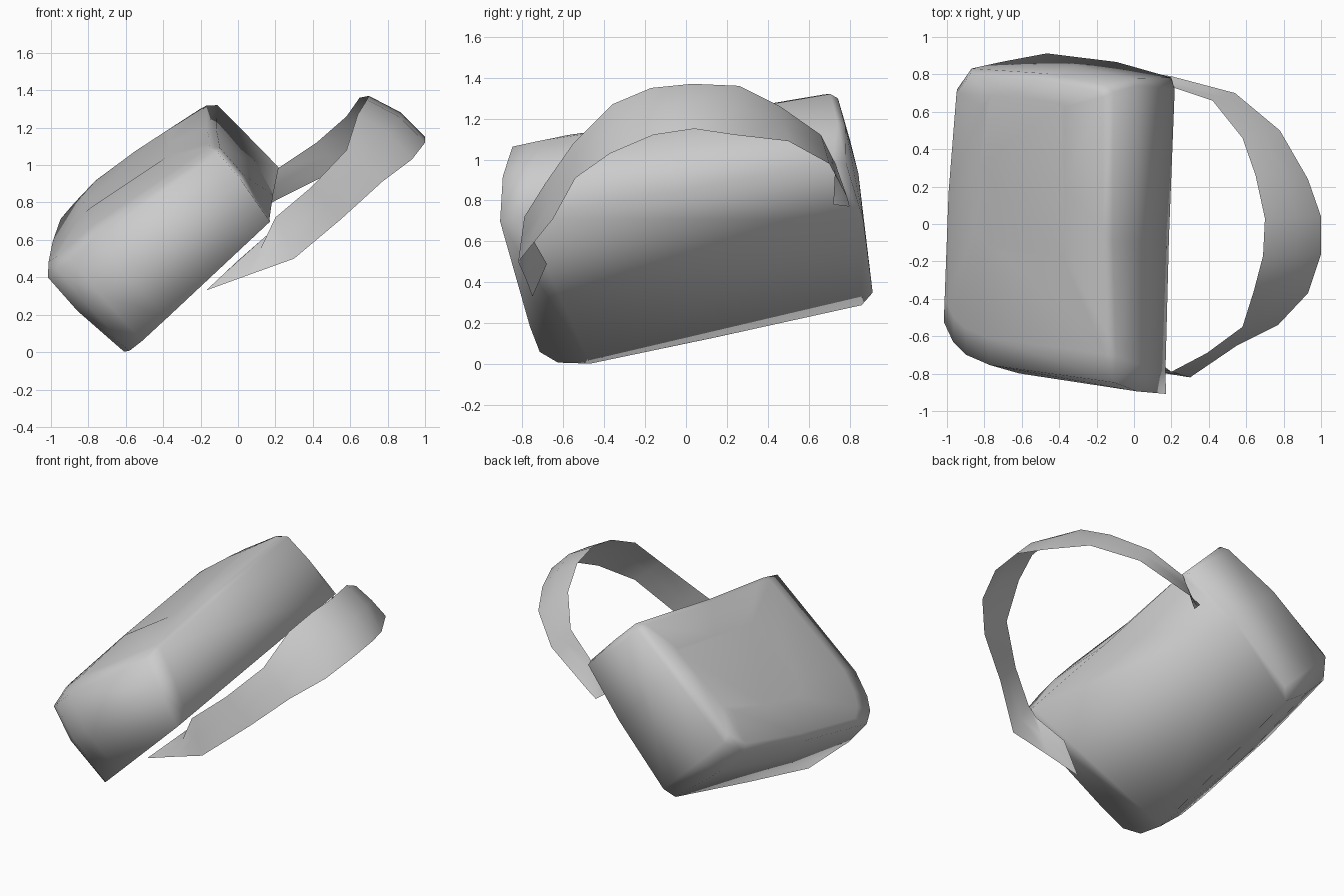
import bpy, bmesh
from mathutils import Vector

cube = bpy.data.objects.get("Cube")
if cube:
    bpy.data.objects.remove(cube, do_unlink=True)

grey = bpy.data.materials.new("plain grey")
grey.use_nodes = True
colour = (0.6, 0.6, 0.6, 1)
grey.diffuse_color = colour
grey.node_tree.nodes["Principled BSDF"].inputs["Base Color"].default_value = colour

# Tilted axes of the housing: along its width, up its height, out of its face
ACROSS = Vector((0.065, 0.975, 0.21)).normalized()
UP = Vector((0.716, -0.203, 0.668)).normalized()
OUT = UP.cross(ACROSS).normalized()


def finish(name, bm):
    mesh = bpy.data.meshes.new(name)
    bm.to_mesh(mesh)
    bm.free()
    mesh.materials.append(grey)
    obj = bpy.data.objects.new(name, mesh)
    bpy.context.collection.objects.link(obj)
    bpy.ops.object.select_all(action='DESELECT')
    obj.select_set(True)
    bpy.context.view_layer.objects.active = obj
    bpy.ops.object.shade_smooth_by_angle(angle=1.75)


def bridge(bm, a, b, closed):
    for i in range(len(a) if closed else len(a) - 1):
        j = (i + 1) % len(a)
        bm.faces.new((a[i], a[j], b[j], b[i]))


# Housing: outlines at the back and the middle, lofted to a crisp front rim
rear = [(-.73, 0), (-.72, -.19), (-.65, -.29), (-.5, -.345), (.13, -.35),
        (.86, -.345), (.93, -.275), (.99, .24), (.99, .65), (.93, .68),
        (.13, .71), (-.6, .75), (-.72, .765)]
middle = [(-.73, 0), (-.71, -.18), (-.66, -.28), (-.56, -.36), (.13, -.385),
          (.78, -.375), (.92, -.28), (1, .24), (1.01, .62), (.98, .67),
          (.13, .73), (-.52, .8), (-.67, .8)]
centre = Vector((.7, .15))
rings = [(rear, 0, 1, 1), (middle, .55, 1, 1), (middle, .93, .95, 1),
         (middle, 1, .84, .93), (middle, 1.03, .5, .5)]
back = 0.475

bm = bmesh.new()
loops = []
for outline, depth, wide, tall in rings:
    loop = []
    for p in outline:
        v = centre.x + (p[0] - centre.x) * wide
        w = centre.y + (p[1] - centre.y) * tall
        front = 1.09 - 0.17 * max(0, w)
        d = back + depth * (front - back)
        loop.append(bm.verts.new(ACROSS * v + UP * w + OUT * d))
    loops.append(loop)
for a, b in zip(loops, loops[1:]):
    bridge(bm, a, b, True)
bm.faces.new(loops[0])
bm.faces.new(loops[-1])
bmesh.ops.recalc_face_normals(bm, faces=bm.faces)
finish("housing", bm)

# Head strap: one thin sheet from side to side, widening into a bulged rear pad
sections = [  # lower edge, upper edge, bulge
    ((-.17, -.75, .33), (0, -.68, .49), 0),
    ((.05, -.78, .41), (.16, -.76, .63), 0),
    ((.3, -.82, .5), (.2, -.79, .72), 0),
    ((.55, -.65, .71), (.39, -.69, .88), 0),
    ((.77, -.54, .91), (.58, -.55, 1.08), 0),
    ((.93, -.37, 1.03), (.64, -.36, 1.27), .03),
    ((1, -.16, 1.12), (.69, -.17, 1.35), .03),
    ((1, .04, 1.15), (.7, .03, 1.37), .03),
    ((.93, .24, 1.12), (.65, .26, 1.36), .03),
    ((.78, .5, 1.09), (.58, .46, 1.26), .01),
    ((.54, .7, .98), (.42, .66, 1.12), 0),
    ((.2, .79, .81), (.21, .73, .98), 0),
    ((.13, .8, .77), (.11, .72, .78), 0)]
bm = bmesh.new()
rows = []
for low, high, bulge in sections:
    low, high = Vector(low), Vector(high)
    mid = (low + high) / 2 + Vector((0.7, 0, 0.7)) * bulge
    rows.append([bm.verts.new(p) for p in (low, mid, high)])
for a, b in zip(rows, rows[1:]):
    bridge(bm, a, b, False)
finish("head_strap", bm)
